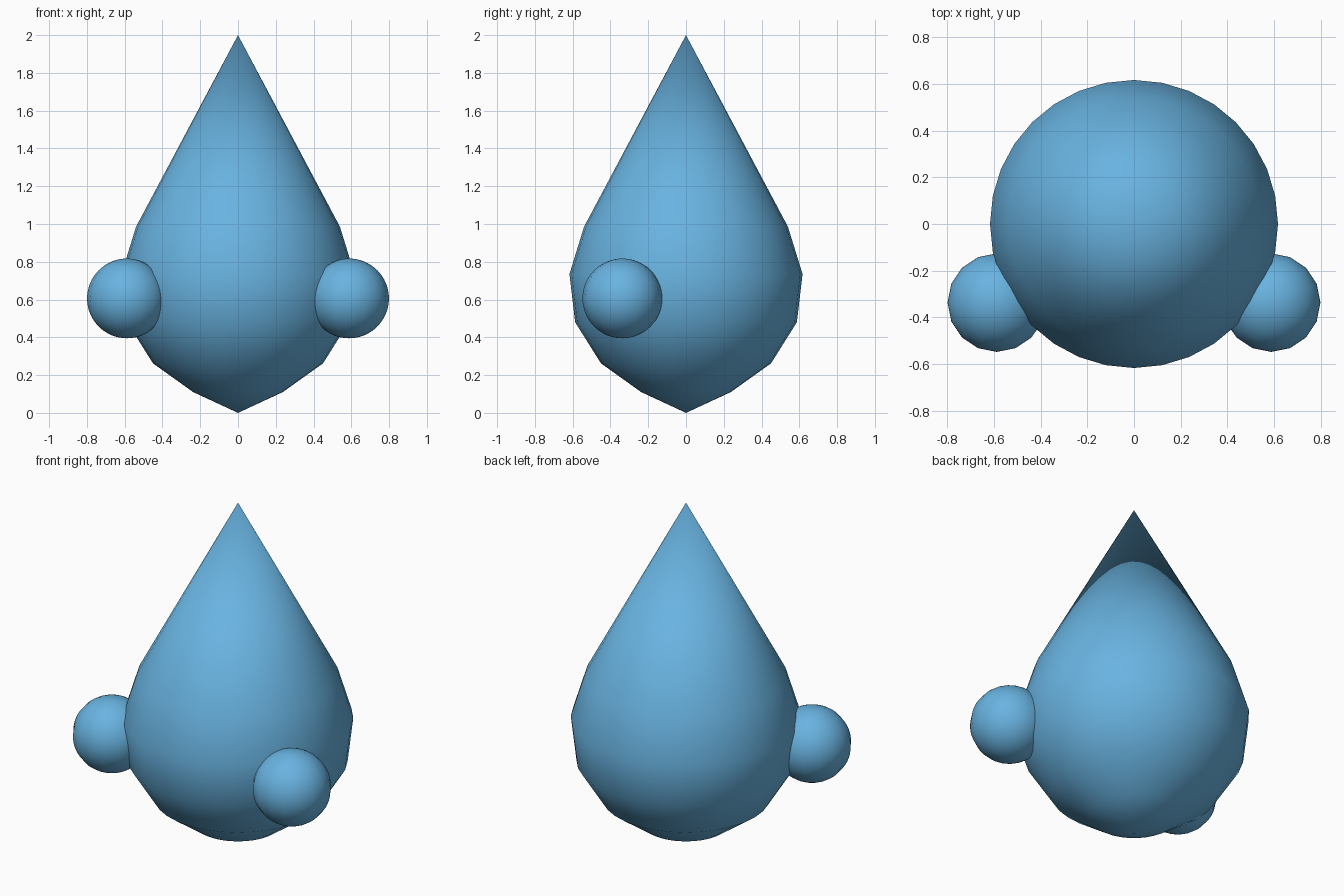
import bpy, bmesh, math

if "Cube" in bpy.data.objects:
    bpy.data.objects.remove(bpy.data.objects["Cube"])

blue = bpy.data.materials.new("blue")
blue.diffuse_color = (0.14, 0.45, 0.75, 1)
blue.use_nodes = True
blue.node_tree.nodes["Principled BSDF"].inputs["Base Color"].default_value = blue.diffuse_color


def finish(name, bm, location=(0, 0, 0)):
    bmesh.ops.recalc_face_normals(bm, faces=bm.faces[:])
    for f in bm.faces:
        f.smooth = True
    mesh = bpy.data.meshes.new(name)
    bm.to_mesh(mesh)
    bm.free()
    mesh.materials.append(blue)
    obj = bpy.data.objects.new(name, mesh)
    obj.location = location
    bpy.context.collection.objects.link(obj)
    return obj


# Teardrop body: profile of (radius, height) revolved in 32 steps
profile = [(0, 0), (0.237, 0.11), (0.45, 0.262), (0.587, 0.48),
           (0.617, 0.735), (0.54, 0.985), (0, 2.0)]
bm = bmesh.new()
verts = [bm.verts.new((r, 0, z)) for r, z in profile]
edges = [bm.edges.new(pair) for pair in zip(verts, verts[1:])]
bmesh.ops.spin(bm, geom=verts + edges, cent=(0, 0, 0), axis=(0, 0, 1),
               angle=math.tau, steps=32, use_duplicate=False)
bmesh.ops.remove_doubles(bm, verts=bm.verts[:], dist=0.0005)
finish("teardrop_body", bm)

# Pair of side balls, set towards the front
for side, x in (("left", -0.588), ("right", 0.588)):
    bm = bmesh.new()
    bmesh.ops.create_uvsphere(bm, u_segments=16, v_segments=32, radius=0.211)
    finish(side + "_ball", bm, (x, -0.337, 0.606))
